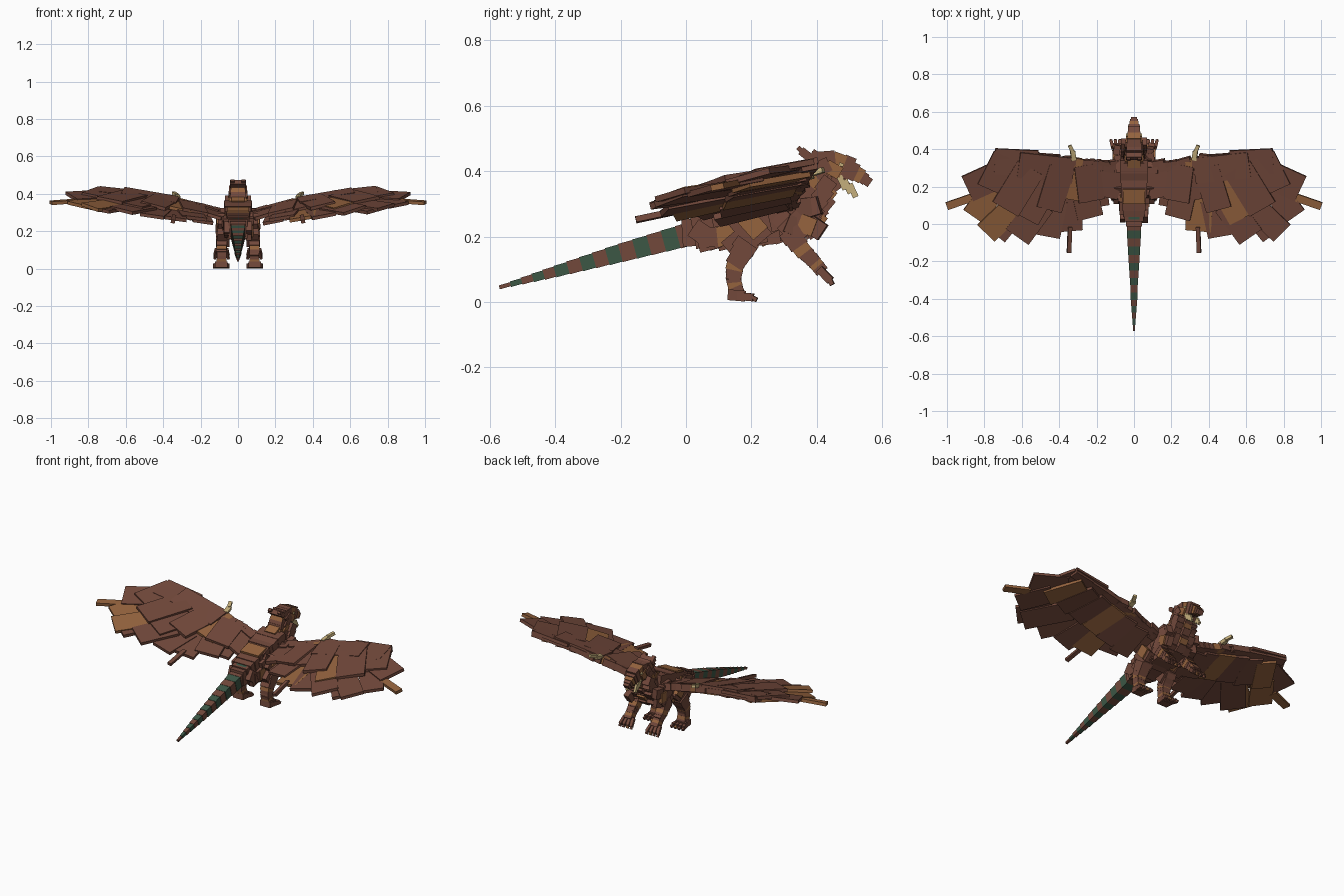
import bpy
import bmesh
import random
from math import radians, cos, sin, atan2, degrees
from mathutils import Matrix, Vector

cube = bpy.data.objects.get("Cube")
if cube:
    bpy.data.objects.remove(cube)
random.seed(7)


def material(name, rgb):
    mat = bpy.data.materials.new(name)
    mat.use_nodes = True
    mat.diffuse_color = (*rgb, 1)
    mat.node_tree.nodes["Principled BSDF"].inputs["Base Color"].default_value = (*rgb, 1)
    return mat


MATERIALS = [
    material("red brown", (.17, .066, .044)),
    material("copper orange", (.30, .125, .048)),
    material("moss green", (.045, .095, .06)),
    material("horn cream", (.56, .43, .2)),
]
BROWN, ORANGE, GREEN, CREAM = range(4)


class Part:
    """Collects boxes into one object; side -1 mirrors it across x."""

    def __init__(self, name, side=1):
        self.name = name
        self.flip = Matrix.Diagonal((side, 1, 1, 1))
        self.bm = bmesh.new()

    def box(self, matrix, size, colour):
        scale = Matrix.Diagonal((*size, 1))
        made = bmesh.ops.create_cube(self.bm, size=1, matrix=self.flip @ matrix @ scale)
        for face in {f for v in made["verts"] for f in v.link_faces}:
            face.material_index = colour

    def block(self, x, y, z, size, pitch=0, colour=BROWN, yaw=0, roll=0):
        turn = (Matrix.Rotation(radians(yaw), 4, "Z") @ Matrix.Rotation(radians(pitch), 4, "X")
                @ Matrix.Rotation(radians(roll), 4, "Y"))
        self.box(Matrix.Translation((x, y, z)) @ turn, size, colour)

    def chain(self, points, count, x=0, colours=(BROWN,), wobble=0, overlap=1.0):
        """Overlapping boxes along a (y, z, width, height) path."""
        spans = len(points) - 1
        for i in range(count):
            t = (i + .5) / count * spans
            k = min(int(t), spans - 1)
            a, b = Vector(points[k]), Vector(points[k + 1])
            y, z, w, h = a.lerp(b, t - k)
            step = Vector((b[0] - a[0], b[1] - a[1]))
            length = step.length * spans / count * overlap
            pitch = degrees(atan2(step.y, step.x)) + random.uniform(-wobble, wobble)
            self.block(x, y, z, (w, length, h), pitch, colours[i % len(colours)])

    def finish(self):
        bmesh.ops.recalc_face_normals(self.bm, faces=self.bm.faces)
        mesh = bpy.data.meshes.new(self.name)
        self.bm.to_mesh(mesh)
        self.bm.free()
        for mat in MATERIALS:
            mesh.materials.append(mat)
        bpy.context.collection.objects.link(bpy.data.objects.new(self.name, mesh))


# Tail: tapering banded segments
tail = Part("tail")
tail.chain([(.02, .21, .08, .072), (-.2, .15, .054, .056), (-.4, .093, .033, .034),
            (-.57, .045, .011, .01)], 15, colours=(BROWN, GREEN), overlap=1.05)
tail.finish()

# Body: thick trunk with raised back plates
body = Part("body")
body.chain([(.0, .21, .08, .075), (.1, .225, .12, .13), (.22, .25, .14, .16),
            (.34, .28, .15, .17)], 9, wobble=9, overlap=1.7)
for i in range(7):
    t = i / 6
    body.block(0, .05 + .27 * t, .255 + .085 * t, (.06 + .02 * t, .055, .03),
               18 + random.uniform(-8, 8), GREEN if i == 0 else BROWN)
body.block(0, .15, .305, (.12, .08, .03), 15, ORANGE)
body.block(0, .33, .355, (.07, .05, .04), 25, ORANGE)
body.block(0, .08, .245, (.075, .06, .04), 20, GREEN)
body.finish()

# Layered scales on the flanks, shoulders and breast
for side, label in ((1, "left"), (-1, "right")):
    flank = Part(label + "_flank_scales", side)
    for i in range(16):
        y = .05 + .3 * i / 15
        flank.block(.055 + .02 * i / 15 + random.uniform(0, .01), y,
                    .19 + .2 * y + random.uniform(-.03, .04), (.03, .07, .06),
                    random.uniform(-40, 40), ORANGE if i % 6 == 4 else BROWN)
    for i in range(8):
        flank.block(.085 + .006 * (i % 3), .3 + .014 * i, .25 + random.uniform(-.04, .05),
                    (.035, .05, .055), random.uniform(-50, 20), ORANGE if i == 5 else BROWN,
                    random.uniform(-15, 15))
    flank.finish()

breast = Part("breast_scales")
for row in range(6):
    for x in (-.045, 0, .045):
        breast.block(x, .385 + .01 * row - abs(x) * .3 + random.uniform(-.01, .01), .225 + .026 * row,
                     (.05, .05, .05), -48 + random.uniform(-12, 12),
                     ORANGE if row % 3 == 1 and x == 0 else BROWN)
breast.finish()

# Neck
neck = Part("neck")
neck.chain([(.35, .28, .12, .14), (.385, .35, .09, .1), (.41, .42, .075, .085)], 6,
           colours=(BROWN, BROWN, ORANGE), wobble=10, overlap=1.6)
for side in (-1, 1):
    for i in range(5):
        neck.block(side * (.045 - .003 * i), .36 + .014 * i, .3 + .028 * i, (.03, .05, .045),
                   random.uniform(20, 65), ORANGE if i == 2 else BROWN)
neck.finish()

# Head: crested skull drooping into a hooked muzzle
head = Part("head")
head.chain([(.39, .425, .08, .07), (.45, .425, .075, .075), (.5, .405, .062, .06),
            (.535, .385, .045, .04), (.56, .365, .03, .025)], 8, colours=(BROWN, BROWN, ORANGE),
           wobble=5, overlap=1.5)
for i in range(5):
    head.block(0, .365 + .034 * i, .452 - .005 * i, (.088 - .006 * i, .035, .026),
               -38 + 4 * i, ORANGE if i == 3 else BROWN)
head.block(0, .47, .375, (.055, .07, .025), -42)
for side in (-1, 1):
    head.block(side * .035, .45, .405, (.018, .05, .04), -30, ORANGE)
    head.block(side * .038, .475, .42, (.008, .014, .01), -20, CREAM)
    for i in range(3):
        head.block(side * .026, .478 + .016 * i, .365 - .012 * i, (.014, .018, .045), 25, CREAM)
    head.block(side * .03, .36, .455, (.02, .05, .014), -45)
head.finish()


# Legs with stacked rings, splayed toes and claws
def toes(part, x, y, z, pitch, spread):
    for k in range(4):
        off = (k - 1.5) * .02
        angle = -spread * (k - 1.5)
        part.block(x + off, y, z, (.017, .05, .024), pitch, BROWN, angle)
        part.block(x + off * 1.2, y + .026 * cos(radians(pitch)),
                   z - .003 + .026 * sin(radians(pitch)), (.012, .02, .014),
                   pitch - 20, ORANGE if k == 1 else BROWN, angle)


for side, label in ((1, "left"), (-1, "right")):
    hind = Part(label + "_hind_leg", side)
    hind.block(.075, .195, .225, (.065, .11, .085), -50)
    hind.block(.088, .205, .235, (.055, .07, .06), -48, ORANGE)
    hind.block(.078, .165, .175, (.064, .08, .085), 40)
    hind.chain([(.185, .18, .062, .075), (.15, .115, .055, .055), (.145, .07, .05, .045),
                (.155, .03, .055, .045)], 9, .088, (BROWN, BROWN, BROWN, ORANGE), 12, 1.4)
    hind.block(.09, .155, .02, (.066, .055, .033), -5)
    toes(hind, .09, .182, .016, -5, 8)
    hind.finish()

    fore = Part(label + "_fore_leg", side)
    fore.block(.085, .335, .225, (.055, .08, .08), -45)
    fore.chain([(.315, .215, .055, .07), (.355, .16, .05, .05), (.39, .125, .044, .042),
                (.415, .095, .05, .04)], 8, .088, (BROWN, BROWN, ORANGE, BROWN), 12, 1.4)
    toes(fore, .088, .425, .083, -45, 9)
    fore.finish()

# Wing surface: rises to the wrist, drops toward the trailing edge
SLOPE = .22


def ridge(x):
    return .29 + .3 * x - .16 * x * x


def wing_slab(part, x, y, yaw, length, width, lift, colour, thick=.018):
    normal = Vector((-.3 + .32 * x, -SLOPE, 1)).normalized()
    along = Vector((cos(radians(yaw)), sin(radians(yaw)), 0))
    along = (along - normal * along.dot(normal)).normalized()
    across = normal.cross(along)
    spin = Matrix((along, across, normal)).transposed().to_4x4()
    tilt = Matrix.Rotation(radians(random.uniform(-3, 3)), 4, "X")
    place = Vector((x, y, ridge(x) + SLOPE * (y - .4) + lift))
    part.box(Matrix.Translation(place) @ spin @ tilt, (length, width, thick), colour)


# x, y, yaw, length, width; colours are for the left and right wing
FLIGHT = [
    (.93, .12, -20, .15, .042, "oo"), (.8, .23, -25, .2, .15, "bb"),
    (.8, .12, -55, .2, .13, "bo"), (.72, .02, -45, .2, .13, "bo"),
    (.66, .05, -52, .27, .14, "bb"), (.56, .02, -55, .22, .15, "bb"),
    (.44, .03, -80, .2, .13, "bb"), (.345, -.085, -90, .14, .022, "bb"),
    (.35, .08, -95, .24, .14, "ob"), (.25, .11, -105, .16, .14, "bb"),
]
COVERTS = [
    (.63, .33, 4, .23, .14, "bb"), (.47, .3, 8, .3, .14, "bb"),
    (.72, .27, -65, .2, .16, "bb"), (.62, .19, -60, .26, .16, "bb"),
    (.51, .15, -62, .28, .15, "ob"), (.42, .19, -75, .24, .14, "bb"),
    (.33, .21, 12, .2, .16, "bo"), (.24, .22, -100, .2, .14, "bb"),
    (.15, .23, 15, .17, .17, "bb"),
]
COLOUR = {"b": BROWN, "o": ORANGE}

for pick, (side, label) in enumerate(((1, "left"), (-1, "right"))):
    feathers = Part(label + "_flight_feathers", side)
    for i, (x, y, yaw, length, width, tone) in enumerate(FLIGHT):
        wing_slab(feathers, x, y, yaw, length, width, -.012 + .01 * (i % 2), COLOUR[tone[pick]])
    feathers.finish()

    coverts = Part(label + "_wing_coverts", side)
    for i, (x, y, yaw, length, width, tone) in enumerate(COVERTS):
        wing_slab(coverts, x, y, yaw, length, width, .006 + .007 * (i % 2), COLOUR[tone[pick]])
    # Underside lining
    for i in range(6):
        wing_slab(coverts, .2 + .1 * i, .2 + .012 * i, -100 + 8 * i, .22, .11, -.024,
                  ORANGE if i in (2, 5) else BROWN)
    coverts.finish()

    # Leading edge bones and thumb claw
    arm = Part(label + "_wing_arm", side)
    for i in range(9):
        wing_slab(arm, .1 + .035 * i, .31 + .004 * i + random.uniform(-.012, .012),
                  6 + random.uniform(-12, 12), .065, .05, 0, ORANGE if i == 6 else BROWN, .04)
    for i in range(3):
        wing_slab(arm, .46 + .11 * i, .35 + .011 * i, 6, .13, .05, -.004, BROWN, .028)
    wing_slab(arm, .325, .365, 80, .05, .026, .02, CREAM, .02)
    wing_slab(arm, .335, .4, 65, .045, .02, .025, CREAM, .016)
    arm.finish()
